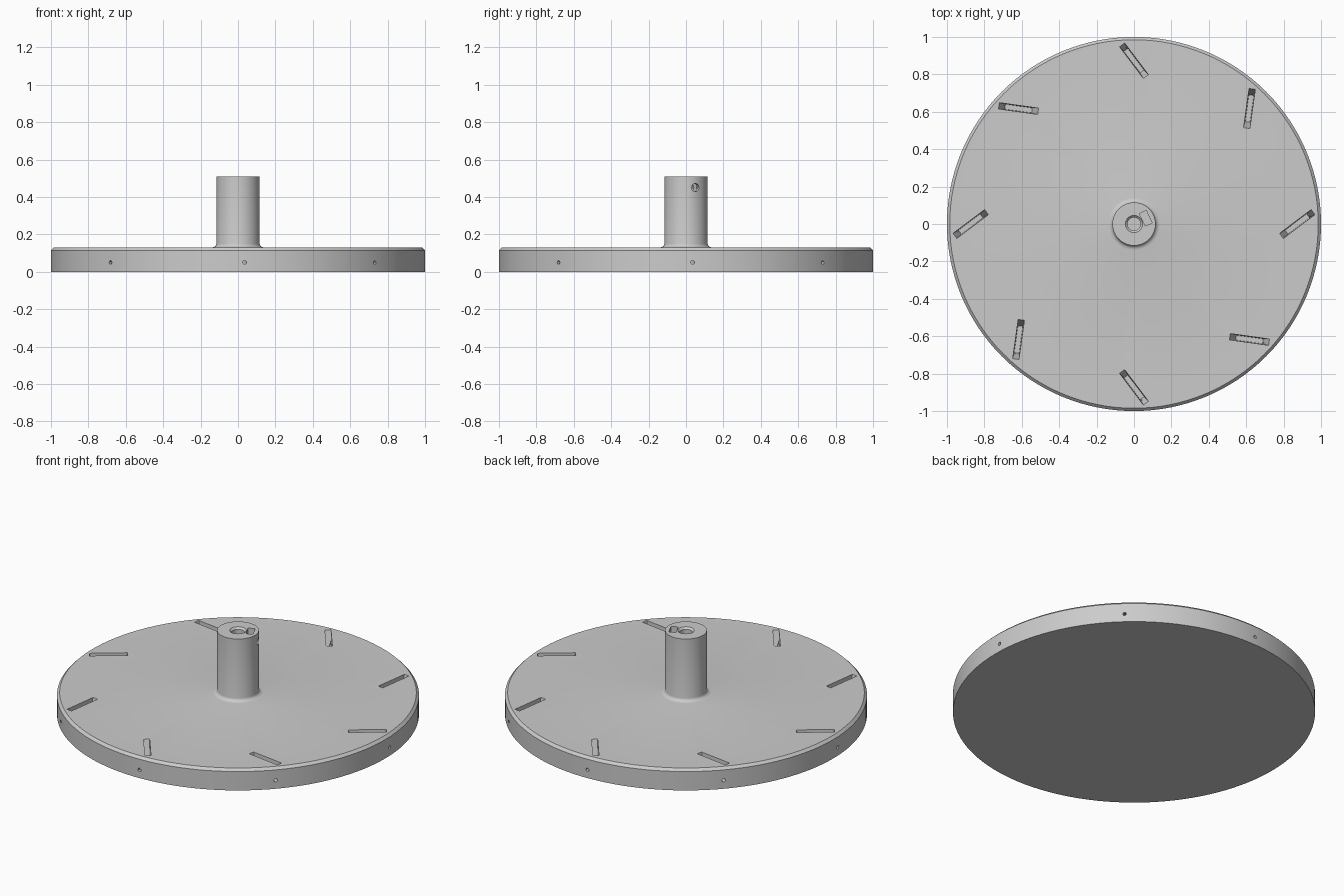
import bpy, bmesh
from math import pi, radians, sin, cos
from mathutils import Matrix, Vector

if "Cube" in bpy.data.objects:
    bpy.data.objects.remove(bpy.data.objects["Cube"], do_unlink=True)

grey = bpy.data.materials.new("light grey")
grey.use_nodes = True
colour = (0.6, 0.6, 0.6, 1)
grey.diffuse_color = colour
grey.node_tree.nodes["Principled BSDF"].inputs["Base Color"].default_value = colour


def finish(bm, name):
    """Turn a bmesh into an object in the scene."""
    bmesh.ops.recalc_face_normals(bm, faces=bm.faces)
    mesh = bpy.data.meshes.new(name)
    bm.to_mesh(mesh)
    bm.free()
    mesh.materials.append(grey)
    obj = bpy.data.objects.new(name, mesh)
    bpy.context.collection.objects.link(obj)
    return obj


def lathe(name, profile, steps):
    """Spin a radius/height profile around z."""
    bm = bmesh.new()
    verts = [bm.verts.new((r, 0, z)) for r, z in profile]
    edges = [bm.edges.new(pair) for pair in zip(verts, verts[1:])]
    bmesh.ops.spin(bm, geom=verts + edges, cent=(0, 0, 0), axis=(0, 0, 1),
                   angle=2 * pi, steps=steps, use_merge=True)
    bmesh.ops.remove_doubles(bm, verts=bm.verts, dist=1e-5)
    return finish(bm, name)


def turn(degrees):
    return Matrix.Rotation(radians(degrees), 4, 'Z')


def add_drill(bm, degrees, start, end, z, radius, sides):
    """Radial cylinder lying along the given heading."""
    matrix = (turn(degrees) @ Matrix.Translation(((start + end) / 2, 0, z))
              @ Matrix.Rotation(pi / 2, 4, 'Y'))
    bmesh.ops.create_cone(bm, cap_ends=True, segments=sides, radius1=radius,
                          radius2=radius, depth=end - start, matrix=matrix)


def cut(target, cutter):
    cutter.hide_render = True
    mod = target.modifiers.new(cutter.name, 'BOOLEAN')
    mod.operation = 'DIFFERENCE'
    mod.solver = 'EXACT'
    mod.object = cutter
    bpy.context.view_layer.objects.active = target
    bpy.ops.object.modifier_apply(modifier=mod.name)
    bpy.data.objects.remove(cutter, do_unlink=True)


# Disc, fillet, hub and stepped bore in a single turned profile
fillet = [(0.14 - 0.025 * sin(a * pi / 8), 0.15 - 0.02 * cos(a * pi / 8))
          for a in range(5)]
wheel = lathe("disc_with_hub",
              [(0, 0), (1, 0), (1, 0.115), (0.985, 0.13)] + fillet +
              [(0.115, 0.51), (0.046, 0.51), (0.035, 0.499), (0.035, 0.13), (0, 0.13)],
              128)

# Eight slanted slots with sloping ends
bm = bmesh.new()
for i in range(8):
    matrix = (turn(45 * i) @ Matrix.Translation((0.873, 0, 0.09)) @ turn(37))
    new = bmesh.ops.create_cube(bm, size=1)["verts"]
    for v in new:
        top = v.co.z > 0
        v.co.x *= 0.225 if top else 0.145
        v.co.y *= 0.035 if top else 0.026
        v.co.z *= 0.12
        v.co = matrix @ v.co
cut(wheel, finish(bm, "slot_cutter"))

# Small pin holes from the rim into each slot
bm = bmesh.new()
for i in range(8):
    add_drill(bm, 45 * i + 2, 0.915, 1.05, 0.05, 0.01, 12)
cut(wheel, finish(bm, "pin_hole_cutter"))

# Nut pocket in the hub top
bm = bmesh.new()
bmesh.ops.create_cube(bm, size=1, matrix=turn(26) @ Matrix.Translation((0.07, 0, 0.48))
                      @ Matrix.Diagonal(Vector((0.04, 0.074, 0.12, 1))))
cut(wheel, finish(bm, "nut_pocket_cutter"))

# Set screw hole through the hub wall into the bore
bm = bmesh.new()
add_drill(bm, 26, 0.01, 0.2, 0.45, 0.022, 24)
cut(wheel, finish(bm, "set_screw_cutter"))

# Smooth the turned surfaces, keep edges sharp
bpy.ops.object.select_all(action='DESELECT')
wheel.select_set(True)
bpy.context.view_layer.objects.active = wheel
bpy.ops.object.shade_smooth_by_angle(angle=radians(30))
